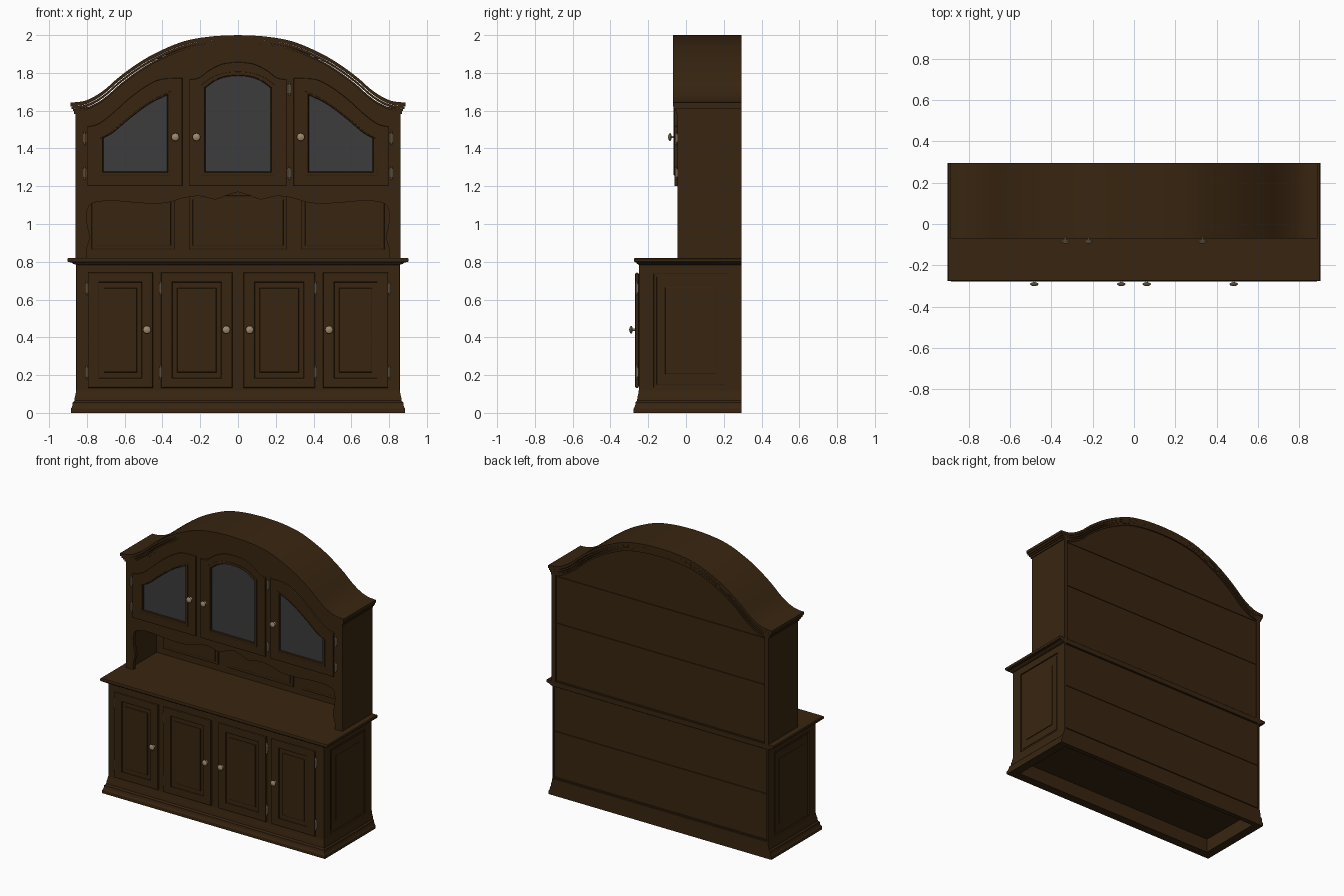
import bpy, bmesh, math
from mathutils import Matrix, Vector

if "Cube" in bpy.data.objects:
    bpy.data.objects.remove(bpy.data.objects["Cube"])


def material(name, rgb):
    m = bpy.data.materials.new(name)
    m.diffuse_color = (*rgb, 1)
    m.use_nodes = True
    m.node_tree.nodes["Principled BSDF"].inputs["Base Color"].default_value = m.diffuse_color
    return m


WOOD = material("dark_wood", (0.040, 0.0185, 0.0052))
GLASS = material("grey_glass", (0.045, 0.045, 0.045))
METAL = material("aged_brass", (0.34, 0.25, 0.15))


def add(name, mesh, mat, angle=30):
    mesh.materials.clear()
    mesh.materials.append(mat)
    mesh.polygons.foreach_set("use_smooth", [True] * len(mesh.polygons))
    mesh.set_sharp_from_angle(angle=math.radians(angle))
    ob = bpy.data.objects.new(name, mesh)
    bpy.context.collection.objects.link(ob)
    return ob


def from_bm(name, bm, mat):
    bmesh.ops.recalc_face_normals(bm, faces=bm.faces[:])
    me = bpy.data.meshes.new(name)
    bm.to_mesh(me)
    bm.free()
    return add(name, me, mat)


def box(name, x0, x1, y0, y1, z0, z1, mat=WOOD):
    bm = bmesh.new()
    bmesh.ops.create_cube(bm, size=1)
    for v in bm.verts:
        v.co = ((x0 + x1) / 2 + v.co.x * (x1 - x0), (y0 + y1) / 2 + v.co.y * (y1 - y0),
                (z0 + z1) / 2 + v.co.z * (z1 - z0))
    return from_bm(name, bm, mat)


def plate(name, loops, y0, y1, mat=WOOD, bevel=0.0, turn=0.0):
    """Flat board in x-z from front y0 to back y1; later loops are holes."""
    cu = bpy.data.curves.new(name, 'CURVE')
    cu.dimensions, cu.fill_mode = '2D', 'BOTH'
    cu.extrude = (y1 - y0) / 2 - bevel
    cu.bevel_depth, cu.offset, cu.bevel_resolution = bevel, -bevel, 1
    for loop in loops:
        sp = cu.splines.new('POLY')
        sp.points.add(len(loop) - 1)
        for p, (x, z) in zip(sp.points, loop):
            p.co = (x, z, 0, 1)
        sp.use_cyclic_u = True
    tmp = bpy.data.objects.new(name + "_curve", cu)
    bpy.context.collection.objects.link(tmp)
    dg = bpy.context.evaluated_depsgraph_get()
    me = bpy.data.meshes.new_from_object(tmp.evaluated_get(dg))
    bpy.data.objects.remove(tmp)
    me.transform(Matrix.Rotation(turn, 4, 'Z') @ Matrix.Translation((0, (y0 + y1) / 2, 0))
                 @ Matrix.Rotation(math.pi / 2, 4, 'X'))
    return add(name, me, mat, 25)


def rect(x0, x1, z0, z1):
    return [(x0, z0), (x1, z0), (x1, z1), (x0, z1)]


def smooth(pts, n=5):
    """Catmull-Rom curve through the points."""
    q = [pts[0]] + list(pts) + [pts[-1]]
    out = []
    for a, b, c, d in zip(q, q[1:], q[2:], q[3:]):
        for i in range(n):
            t = i / n
            out.append(tuple(0.5 * (2 * b[k] + (c[k] - a[k]) * t + (2 * a[k] - 5 * b[k] + 4 * c[k] - d[k]) * t * t
                                    + (3 * b[k] - a[k] - 3 * c[k] + d[k]) * t ** 3) for k in (0, 1)))
    return out + [pts[-1]]


def both(half):
    """Mirror a left half that ends at x = 0."""
    return half + [(-x, z) for x, z in reversed(half[:-1])]


def flip(loop, s):
    return [(s * x, z) for x, z in loop]


def grow(loop, d):
    """Widen a loop by d in each direction from its middle."""
    xs, zs = [p[0] for p in loop], [p[1] for p in loop]
    cx, cz = (min(xs) + max(xs)) / 2, (min(zs) + max(zs)) / 2
    fx, fz = 1 + 2 * d / (max(xs) - min(xs)), 1 + 2 * d / (max(zs) - min(zs))
    return [(cx + (x - cx) * fx, cz + (z - cz) * fz) for x, z in loop]


def moulding(name, prof, front=1.0):
    """Rectangular rings around the base, flush at the back; prof = (overhang, z)."""
    bm = bmesh.new()
    rings = []
    for o, z in prof:
        x, yf, yb = 0.857 + o, -0.25 - o * front, 0.295 + min(o, 0)
        rings.append([bm.verts.new(c) for c in ((-x, yf, z), (x, yf, z), (x, yb, z), (-x, yb, z))])
    for a, b in zip(rings, rings[1:]):
        for i in range(4):
            j = (i + 1) % 4
            bm.faces.new((a[i], a[j], b[j], b[i]))
    bm.faces.new(rings[0])
    bm.faces.new(rings[-1])
    return from_bm(name, bm, WOOD)


def lathe(name, prof, loc, axis, n=16):
    """Turned metal part; prof = (radius, distance along axis)."""
    bm = bmesh.new()
    vs = [bm.verts.new((r, 0, h)) for r, h in prof]
    es = [bm.edges.new(p) for p in zip(vs, vs[1:])]
    bmesh.ops.spin(bm, geom=vs + es, cent=(0, 0, 0), axis=(0, 0, 1), angle=2 * math.pi, steps=n)
    bmesh.ops.remove_doubles(bm, verts=bm.verts[:], dist=1e-5)
    rot = Vector((0, 0, 1)).rotation_difference(Vector(axis)).to_matrix().to_4x4()
    bm.transform(Matrix.Translation(loc) @ rot)
    return from_bm(name, bm, METAL)


def knob(name, x, y, z):
    lathe(name, [(0, 0), (.013, 0), (.012, .004), (.006, .007), (.006, .018), (.017, .021),
                 (.021, .026), (.017, .032), (.008, .036), (0, .037)], (x, y, z), (0, -1, 0))


def hinge(name, x, y, z):
    lathe(name, [(0, -.038), (.004, -.035), (.0055, -.031), (.003, -.027), (.0065, -.025), (.0065, .025),
                 (.003, .027), (.0055, .031), (.004, .035), (0, .038)], (x, y - .006, z), (0, 0, 1), 10)
    box(name + "_leaf", x - .009, x + .009, y - .004, y + .002, z - .022, z + .022, METAL)


# Crown arch line
ARCH = both(smooth([(-.888, 1.643), (-.82, 1.65), (-.76, 1.675), (-.7, 1.716), (-.627, 1.78), (-.52, 1.857),
                    (-.415, 1.915), (-.283, 1.968), (-.14, 1.993), (0, 2.0)]))


def arch(w, d):
    return [(x * w / .888, z - d) for x, z in ARCH]


# Base cabinet
moulding("plinth", [(-.035, .10), (-.035, 0), (.028, 0), (.028, .022), (.023, .03), (.018, .045), (.018, .056),
                    (.009, .065), (.007, .085), (.003, .098), (0, .12)])
box("base_body", -.848, .848, -.25, .27, .10, .79)
moulding("worktop", [(0, .784), (.018, .79), (.024, .796), (.042, .799), (.046, .805), (.046, .815), (.041, .82)], .55)
for s, side in ((-1, "left"), (1, "right")):
    # Rotating by a quarter turn sends the board's x to world y
    lx = (lambda a, b: (a, b)) if s > 0 else (lambda a, b: (-b, -a))
    t = s * math.pi / 2
    plate(side + "_base_side", [rect(*lx(-.25, .295), .10, .79), rect(*lx(-.17, .22), .135, .735)],
          -.857, -.845, bevel=.003, turn=t)
    plate(side + "_base_side_panel", [rect(*lx(-.11, .16), .205, .665)], -.856, -.845, bevel=.005, turn=t)
    plate(side + "_base_side_field", [rect(*lx(-.155, .205), .15, .72)], -.851, -.845, bevel=.002, turn=t)

    # Lower doors with raised panels
    for tag, x0, x1, kx, hx in (("outer", .45, .795, .482, .80), ("inner", .03, .407, .062, .41)):
        n = side + "_" + tag + "_lower_door"
        a, b = sorted((s * x0, s * x1))
        plate(n, [rect(a, b, .132, .742), rect(a + .06, b - .06, .185, .69)], -.269, -.25, bevel=.007)
        plate(n + "_field", [rect(a + .055, b - .055, .18, .695)], -.258, -.25)
        plate(n + "_panel", [rect(a + .085, b - .085, .215, .66)], -.266, -.25, bevel=.006)
        knob(n + "_knob", s * kx, -.264, .44)
        for i, z in enumerate((.66, .215)):
            hinge(n + "_hinge_%d" % i, s * hx, -.254, z)

    # Hutch sides
    box(side + "_hutch_side", *sorted((s * .83, s * .86)), -.045, .295, .815, 1.61)

# Hutch face board with scalloped opening
scallop = both(smooth([(-.80, .82), (-.80, .87), (-.785, .93), (-.798, 1.0), (-.80, 1.06), (-.785, 1.1),
                       (-.74, 1.118), (-.65, 1.122), (-.5, 1.11), (-.38, 1.112), (-.28, 1.14), (-.2, 1.147),
                       (-.12, 1.13), (-.06, 1.152), (0, 1.17)], 4))
plate("hutch_face", [[(-.86, .82)] + scallop + [(.86, .82)] + arch(.86, .03)[::-1]], -.045, -.02)

# Open niche: ceiling shelf and panelled back
box("niche_ceiling", -.83, .83, -.03, .27, 1.18, 1.2)
for n, a, b in (("left", -.775, -.335), ("middle", -.26, .26), ("right", .335, .775)):
    plate(n + "_niche_panel", [rect(a, b, .865, 1.15)], .252, .265, bevel=.004)
    plate(n + "_niche_panel_field", [rect(a + .02, b - .02, .885, 1.13)], .247, .256, bevel=.004)

# Back boards, slightly separated, over a thin backing
plate("hutch_backing", [[(-.835, .8), (.835, .8)] + arch(.835, .04)[::-1]], .262, .277)
seams = [.10, .13, .46, .78, .825, 1.24, 1.575]
for i, (a, b) in enumerate(zip(seams, seams[1:])):
    w = .848 if b < .8 else .832
    box("back_board_%d" % i, -w, w, .268, .286, a + .002, b - .002)
plate("back_board_top", [[(-.832, 1.577), (.832, 1.577)] + arch(.832, .03)[::-1]], .268, .286)

# Stepped crown moulding
for i, (d0, d1, w, y) in enumerate(((0, .02, .888, -.07), (.02, .034, .882, -.065),
                                    (.034, .046, .874, -.058), (.046, .06, .867, -.051))):
    plate("crown_step_%d" % i, [arch(w, d0) + arch(w, d1)[::-1]], y, .295)


# Glazed upper doors
def glazed_door(n, outer, inner):
    plate(n, [outer, inner], -.062, -.044, bevel=.006)
    plate(n + "_bead", [grow(inner, .022), grow(inner, .004)], -.065, -.055, bevel=.003)
    plate(n + "_glass", [grow(inner, .003)], -.052, -.046, GLASS)


side_outer = [(-.295, 1.2), (-.798, 1.2)] + smooth([(-.798, 1.515), (-.74, 1.53), (-.67, 1.58), (-.57, 1.67),
                                                   (-.47, 1.74), (-.40, 1.768), (-.295, 1.772)])
side_inner = [(-.376, 1.278), (-.712, 1.278)] + smooth([(-.712, 1.455), (-.66, 1.485), (-.575, 1.557),
                                                       (-.47, 1.635), (-.376, 1.682)])
for s, n in ((-1, "left"), (1, "right")):
    glazed_door(n + "_glazed_door", flip(side_outer, -s), flip(side_inner, -s))
    knob(n + "_glazed_door_knob", s * .332, -.058, 1.46)
    for i, z in enumerate((1.455, 1.27)):
        hinge(n + "_glazed_door_hinge_%d" % i, s * .812, -.047, z)
mid_outer = [(.258, 1.2), (-.258, 1.2)] + both(smooth([(-.258, 1.765), (-.205, 1.775), (-.15, 1.815),
                                                     (-.08, 1.848), (0, 1.858)]))
mid_inner = [(.172, 1.278), (-.172, 1.278)] + both(smooth([(-.172, 1.72), (-.12, 1.758), (-.06, 1.779), (0, 1.785)]))
glazed_door("middle_glazed_door", mid_outer, mid_inner)
knob("middle_glazed_door_knob", -.22, -.058, 1.46)
for i, z in enumerate((1.715, 1.27)):
    hinge("middle_glazed_door_hinge_%d" % i, .272, -.047, z)
